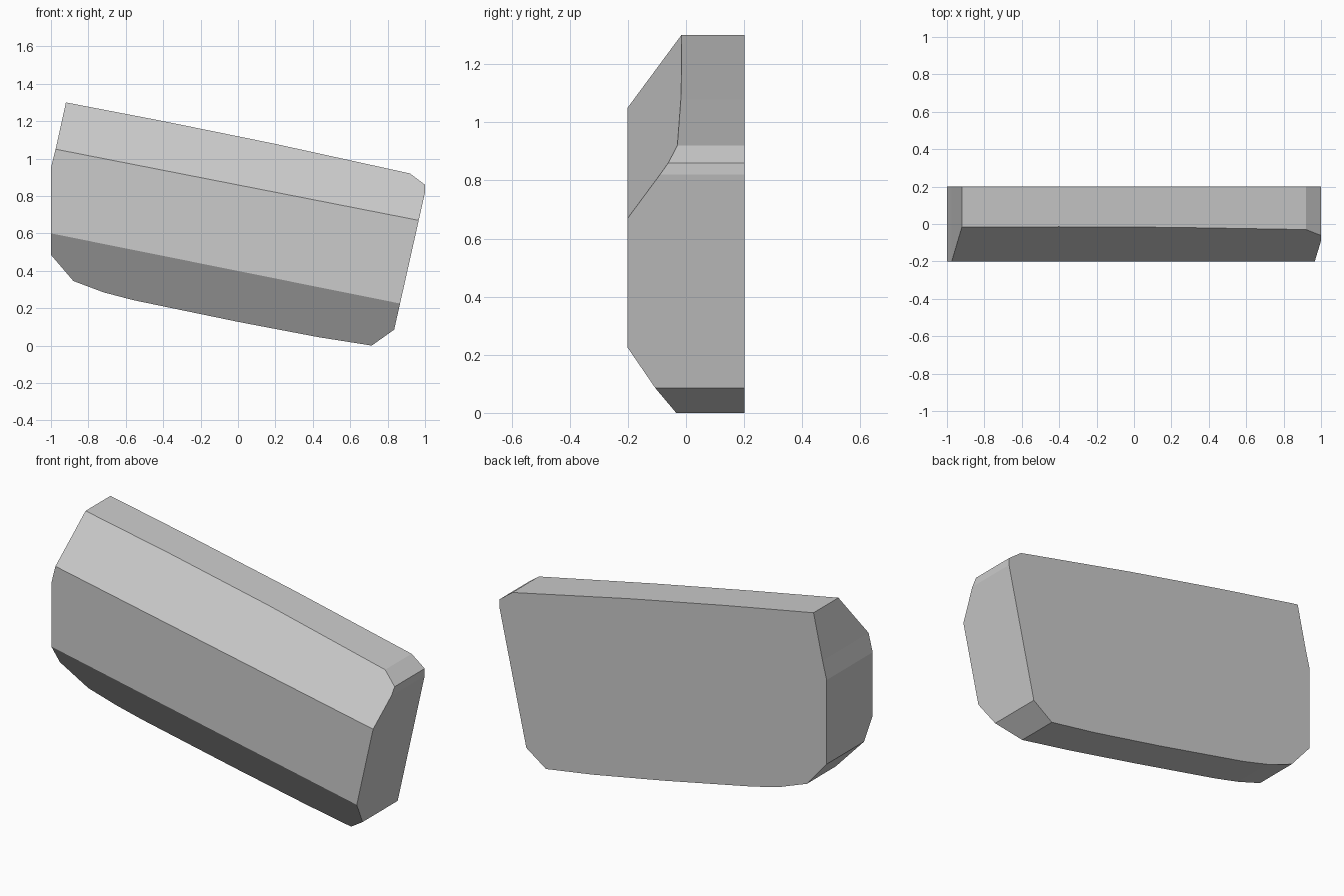
import bpy, bmesh
from mathutils import Vector

if "Cube" in bpy.data.objects:
    bpy.data.objects.remove(bpy.data.objects["Cube"])

HALF = 0.201  # half thickness

# Slanted slab outline in x, z
outline = [(-0.92, 1.3), (-0.4, 1.2), (0.2, 1.078), (0.92, 0.92), (1, 0.86), (1, 0.82),
           (0.835, 0.085), (0.715, 0), (0.43, 0.045), (0, 0.127), (-0.56, 0.243),
           (-0.72, 0.285), (-0.88, 0.345), (-1, 0.485), (-1, 0.95), (-0.975, 1.05)]

bm = bmesh.new()
face = bm.faces.new([bm.verts.new((x, HALF, z)) for x, z in outline])
ext = bmesh.ops.extrude_face_region(bm, geom=[face], use_keep_orig=True)
verts = [g for g in ext["geom"] if isinstance(g, bmesh.types.BMVert)]
bmesh.ops.translate(bm, verts=verts, vec=(0, -2 * HALF, 0))
bmesh.ops.recalc_face_normals(bm, faces=bm.faces[:])


def slice_off(point, normal):
    """Cut away everything on the normal side and cap the cut."""
    geom = bm.verts[:] + bm.edges[:] + bm.faces[:]
    cut = bmesh.ops.bisect_plane(bm, geom=geom, dist=1e-5, plane_co=Vector(point),
                                 plane_no=Vector(normal), clear_outer=True)
    edges = [g for g in cut["geom_cut"] if isinstance(g, bmesh.types.BMEdge)]
    bmesh.ops.edgenet_fill(bm, edges=edges)
    bmesh.ops.recalc_face_normals(bm, faces=bm.faces[:])


# Upper and lower front chamfers
slice_off((-0.975, -HALF, 1.05), (0.196, -1.41, 1))
slice_off((-1, -HALF, 0.6), (-0.201, -1.527, -1))

mesh = bpy.data.meshes.new("chamfered_slab")
bm.to_mesh(mesh)
bm.free()
bpy.context.collection.objects.link(bpy.data.objects.new("chamfered_slab", mesh))
